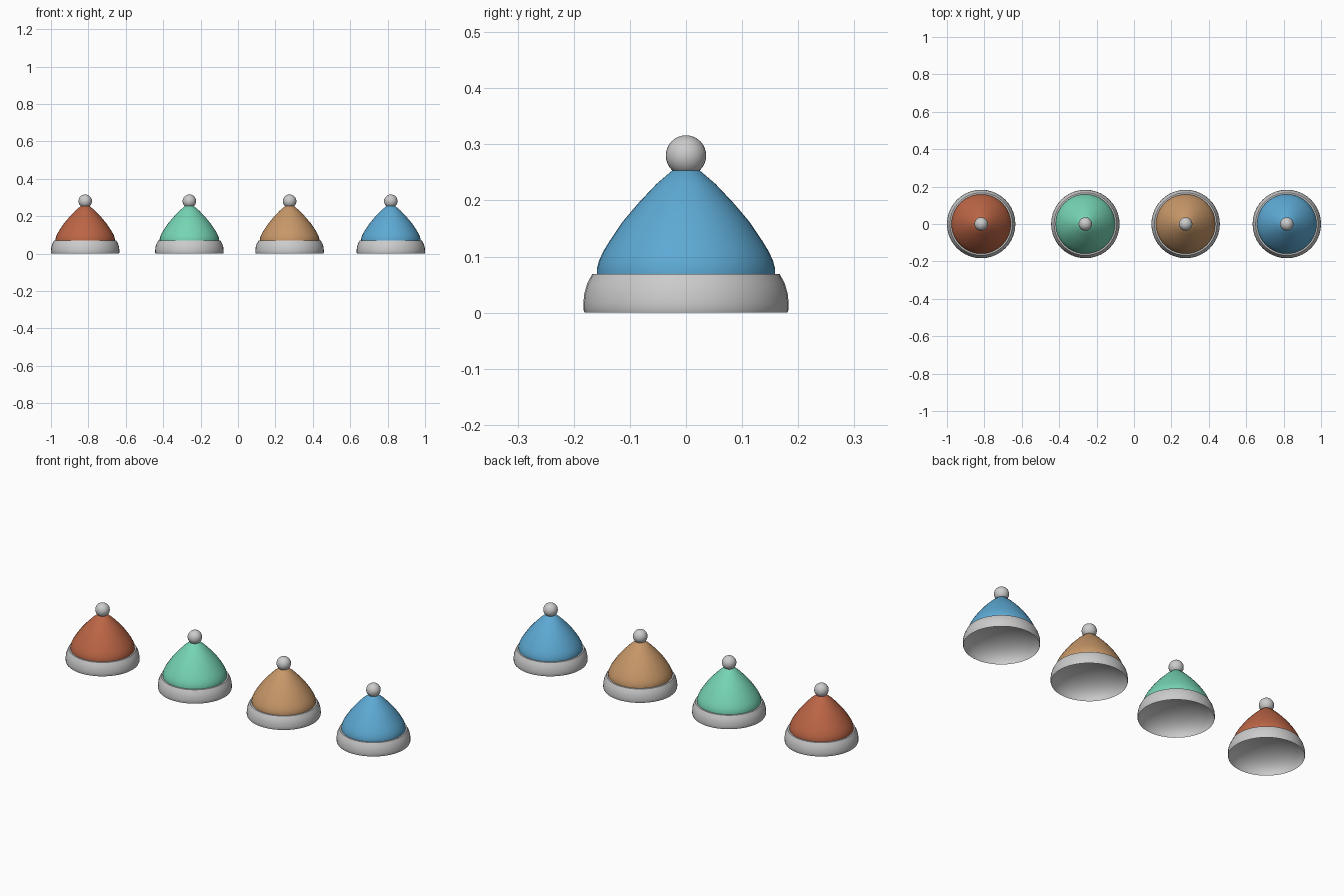
import bpy, bmesh, math

if "Cube" in bpy.data.objects:
    bpy.data.objects.remove(bpy.data.objects["Cube"])

SEGMENTS = 40


def smooth(obj):
    bpy.ops.object.select_all(action='DESELECT')
    obj.select_set(True)
    bpy.context.view_layer.objects.active = obj
    bpy.ops.object.shade_smooth_by_angle(angle=math.radians(40))


def lathe(name, profile, x, mat=None, inward=False):
    """Revolve an (r, z) profile about a vertical axis at x."""
    bm = bmesh.new()
    verts = [bm.verts.new((r, 0, z)) for r, z in profile]
    edges = [bm.edges.new(pair) for pair in zip(verts, verts[1:])]
    bmesh.ops.spin(bm, geom=verts + edges, cent=(0, 0, 0), axis=(0, 0, 1),
                   angle=2 * math.pi, steps=SEGMENTS, use_merge=True)
    bmesh.ops.remove_doubles(bm, verts=bm.verts[:], dist=1e-5)
    # make open shells face outward (or inward for the lining)
    bmesh.ops.recalc_face_normals(bm, faces=bm.faces[:])
    out = sum(f.normal.dot(f.calc_center_median()) * f.calc_area() for f in bm.faces)
    if (out < 0) != inward:
        bmesh.ops.reverse_faces(bm, faces=bm.faces[:])
    mesh = bpy.data.meshes.new(name)
    bm.to_mesh(mesh)
    bm.free()
    obj = bpy.data.objects.new(name, mesh)
    bpy.context.collection.objects.link(obj)
    obj.location.x = x
    if mat:
        mesh.materials.append(mat)
    smooth(obj)
    return obj


CROWN = [(0.159, 0.066), (0.159, 0.078), (0.155, 0.093), (0.147, 0.110),
         (0.136, 0.128), (0.113, 0.162), (0.086, 0.194), (0.053, 0.229),
         (0.025, 0.253), (0, 0.262)]
BRIM = [(0.181, 0), (0.183, 0.006), (0.183, 0.018), (0.181, 0.035),
        (0.176, 0.052), (0.167, 0.069), (0.158, 0.069)]
# shallow rounded ceiling inside the hat: a half ellipse
CEILING = 0.10
LINING = [(0.181 * math.cos(a), CEILING * math.sin(a))
          for a in (math.pi / 2 * i / 12 for i in range(12))] + [(0, CEILING)]

HATS = [("red", -0.817, (0.50, 0.13, 0.06, 1)),
        ("green", -0.260, (0.18, 0.66, 0.46, 1)),
        ("tan", 0.276, (0.57, 0.31, 0.14, 1)),
        ("blue", 0.817, (0.11, 0.40, 0.66, 1))]

for colour, x, rgba in HATS:
    mat = bpy.data.materials.new(colour + "_knit")
    mat.diffuse_color = rgba
    mat.use_nodes = True
    mat.node_tree.nodes["Principled BSDF"].inputs["Base Color"].default_value = mat.diffuse_color
    # coloured crown, grey folded brim and inner lining
    lathe(colour + "_hat_crown", CROWN, x, mat)
    lathe(colour + "_hat_brim", BRIM, x)
    lathe(colour + "_hat_lining", LINING, x, inward=True)
    # pompom on top
    bpy.ops.mesh.primitive_uv_sphere_add(segments=32, ring_count=16, radius=0.036,
                                         location=(x, 0, 0.280))
    pompom = bpy.context.object
    pompom.name = colour + "_hat_pompom"
    smooth(pompom)
